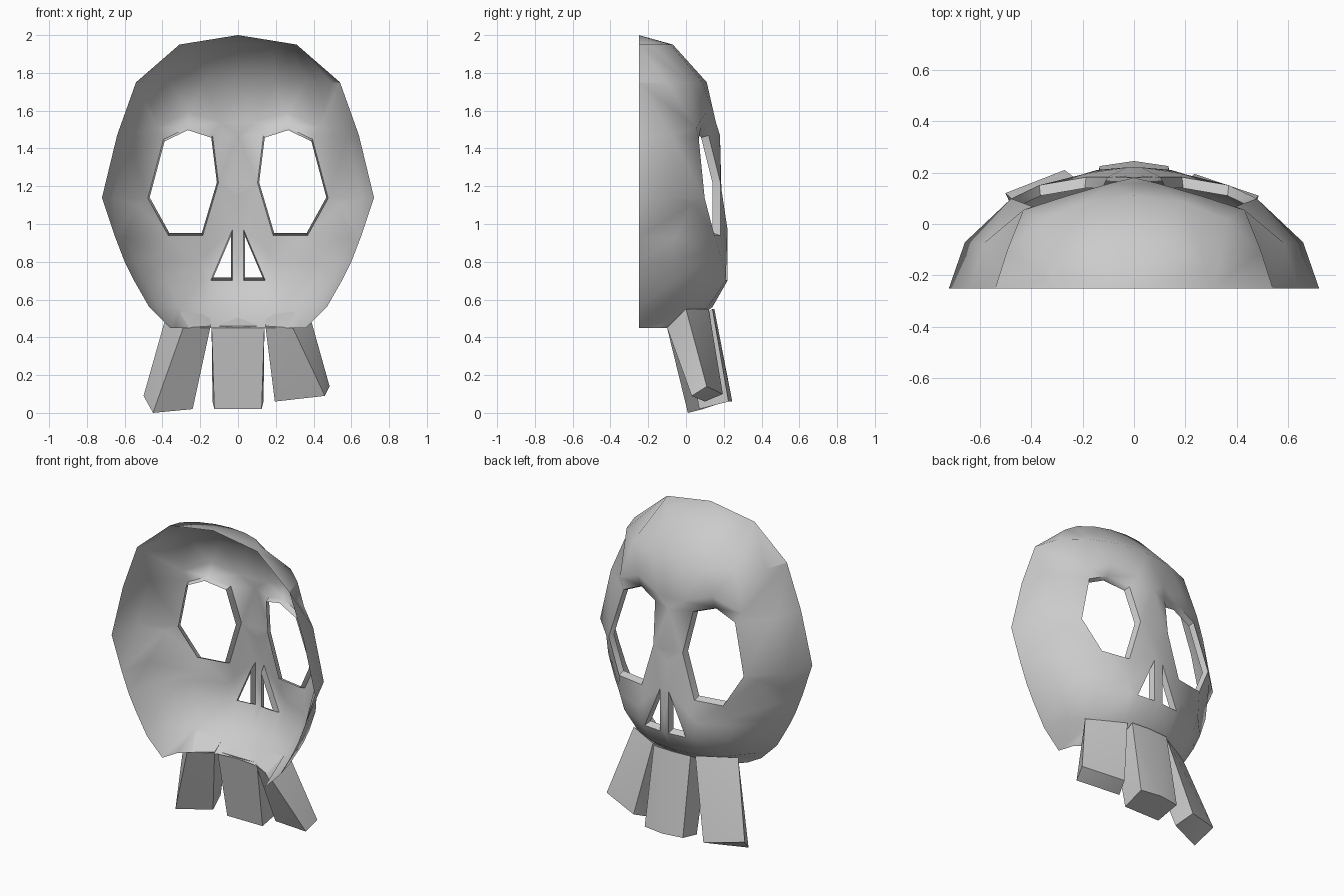
import bpy
import bmesh
from math import cos, sin, radians, sqrt
from mathutils import Vector
from mathutils.geometry import delaunay_2d_cdt

default = bpy.data.objects.get("Cube")
if default:
    bpy.data.objects.remove(default, do_unlink=True)

bone = bpy.data.materials.new("bone_grey")
bone.use_nodes = True
bone.diffuse_color = (0.6, 0.6, 0.6, 1)
bone.node_tree.nodes["Principled BSDF"].inputs["Base Color"].default_value = bone.diffuse_color

# Mask rows: height, half width, depth from the open rim
ROWS = [(2.0, 0.0, 0.0), (1.95, .31, .18), (1.75, .54, .36), (1.47, .64, .43),
        (1.14, .72, .44), (.93, .65, .46), (.8, .6, .47), (.7, .55, .47),
        (.56, .47, .39), (.45, .36, .24)]
RIM = -.25
COLUMNS = [0, 24, 48, 70, 90, 110, 132, 156, 180]

# Hole outlines on the left half
EYE = [Vector(p) for p in [(.14, .12, 1.46), (.265, .08, 1.5), (.39, .07, 1.44),
                           (.47, .10, 1.14), (.365, .15, .95), (.19, .18, .95),
                           (.11, .18, 1.22)]]
NOSTRIL = [Vector(p) for p in [(.03, .22, .97), (.145, .21, .7), (.03, .22, .7)]]


def dome_depth(x, z):
    """Depth of the curved mask at a place on its face."""
    for (z1, w1, d1), (z2, w2, d2) in zip(ROWS, ROWS[1:]):
        if z2 <= z <= z1:
            t = (z1 - z) / (z1 - z2)
            w, d = w1 + (w2 - w1) * t, d1 + (d2 - d1) * t
            return RIM + d * sqrt(max(0, 1 - (x / w) ** 2))
    return RIM


def mirrored(points):
    return [Vector((-p.x, p.y, p.z)) for p in points]


def scaled(points, factor):
    centre = sum(points, Vector()) / len(points)
    return [centre + (p - centre) * factor for p in points]


def inside(x, z, loop):
    hit = False
    for a, b in zip(loop, loop[1:] + loop[:1]):
        if (a.z > z) != (b.z > z) and x < a.x + (z - a.z) * (b.x - a.x) / (b.z - a.z):
            hit = not hit
    return hit


def finish(name, bm, angle):
    bmesh.ops.recalc_face_normals(bm, faces=bm.faces)
    mesh = bpy.data.meshes.new(name)
    bm.to_mesh(mesh)
    bm.free()
    mesh.materials.append(bone)
    obj = bpy.data.objects.new(name, mesh)
    bpy.context.collection.objects.link(obj)
    bpy.ops.object.select_all(action='DESELECT')
    obj.select_set(True)
    bpy.context.view_layer.objects.active = obj
    bpy.ops.object.shade_smooth_by_angle(angle=radians(angle))
    return obj


def build_mask():
    eye = scaled(EYE, 1.04)
    eyes = [eye, mirrored(eye)]
    noses = [NOSTRIL, mirrored(NOSTRIL)]
    holes = eyes + noses
    keep_out = [scaled(e, 1.45) for e in eyes] + [scaled(n, 1.5) for n in noses]

    # Outline, from the crown down one side and up the other
    left = [Vector((w, RIM, z)) for z, w, d in ROWS[1:]]
    z, w, d = ROWS[-1]
    chin = [Vector((w * cos(radians(a)), RIM + d * sin(radians(a)), z)) for a in COLUMNS[1:-1]]
    outline = [Vector((0, RIM, ROWS[0][0]))] + left + chin + mirrored(left)[::-1]

    # Constrained loops, then the free points of the dome
    points, edges = [], []
    for loop in [outline] + holes:
        n = len(points)
        points += loop
        edges += [(n + i, n + (i + 1) % len(loop)) for i in range(len(loop))]
    for e in eyes:
        points += [Vector((p.x, dome_depth(p.x, p.z), p.z)) for p in scaled(e, 1.3)]
    for z, w, d in ROWS[1:-1]:
        for a in COLUMNS[1:-1]:
            p = Vector((w * cos(radians(a)), RIM + d * sin(radians(a)), z))
            if a == 90 or not any(inside(p.x, p.z, k) for k in keep_out):
                points.append(p)

    flat = [Vector((p.x, p.z)) for p in points]
    out, _, faces, origins, _, _ = delaunay_2d_cdt(flat, edges, [], 0, 1e-5)
    bm = bmesh.new()
    verts = []
    for co, src in zip(out, origins):
        y = points[src[0]].y if src else dome_depth(co.x, co.y)
        verts.append(bm.verts.new((co.x, y, co.y)))
    for f in faces:
        c = sum((out[i] for i in f), Vector((0, 0))) / len(f)
        if inside(c.x, c.y, outline) and not any(inside(c.x, c.y, h) for h in holes):
            bm.faces.new([verts[i] for i in f])

    # Lips turned inward around the holes
    lookup = {s: verts[i] for i, src in enumerate(origins) for s in src}
    start = len(outline)
    for hole in holes:
        shrink = .95 if hole in eyes else .8
        ring = [lookup[start + i] for i in range(len(hole))]
        lip = [bm.verts.new(p + Vector((0, -.04, 0))) for p in scaled(hole, shrink)]
        for i in range(len(ring)):
            j = (i + 1) % len(ring)
            bm.faces.new((ring[i], ring[j], lip[j], lip[i]))
        start += len(hole)

    mask = finish("skull_mask", bm, 50)
    # Outer side faces the back
    if sum(p.normal.y * p.area for p in mask.data.polygons) < 0:
        mask.data.flip_normals()


def build_tooth(name, corners):
    bm = bmesh.new()
    for c in corners:
        bm.verts.new(c)
    bmesh.ops.convex_hull(bm, input=bm.verts)
    bmesh.ops.dissolve_limit(bm, angle_limit=radians(3), verts=bm.verts, edges=bm.edges)
    finish(name, bm, 35)


build_mask()

# Teeth splay outward below the mask
middle = [(0, .245, .06), (0, .15, .55)]
for s in (-1, 1):
    middle += [(s * .14, -.01, .46), (s * .13, .14, .55),
               (s * .125, .07, .02), (s * .135, .225, .06)]
build_tooth("middle_tooth", middle)

side_top = [(.29, -.1, .45), (.37, 0, .55), (.145, -.03, .46), (.15, .12, .55)]
build_tooth("left_tooth", side_top + [(.46, .03, .09), (.485, .11, .14),
                                      (.195, .1, .06), (.235, .195, .1)])
build_tooth("right_tooth", [(-x, y, z) for x, y, z in side_top] +
            [(-.45, .01, 0), (-.5, .12, .09), (-.24, .09, .02), (-.27, .21, .06)])
